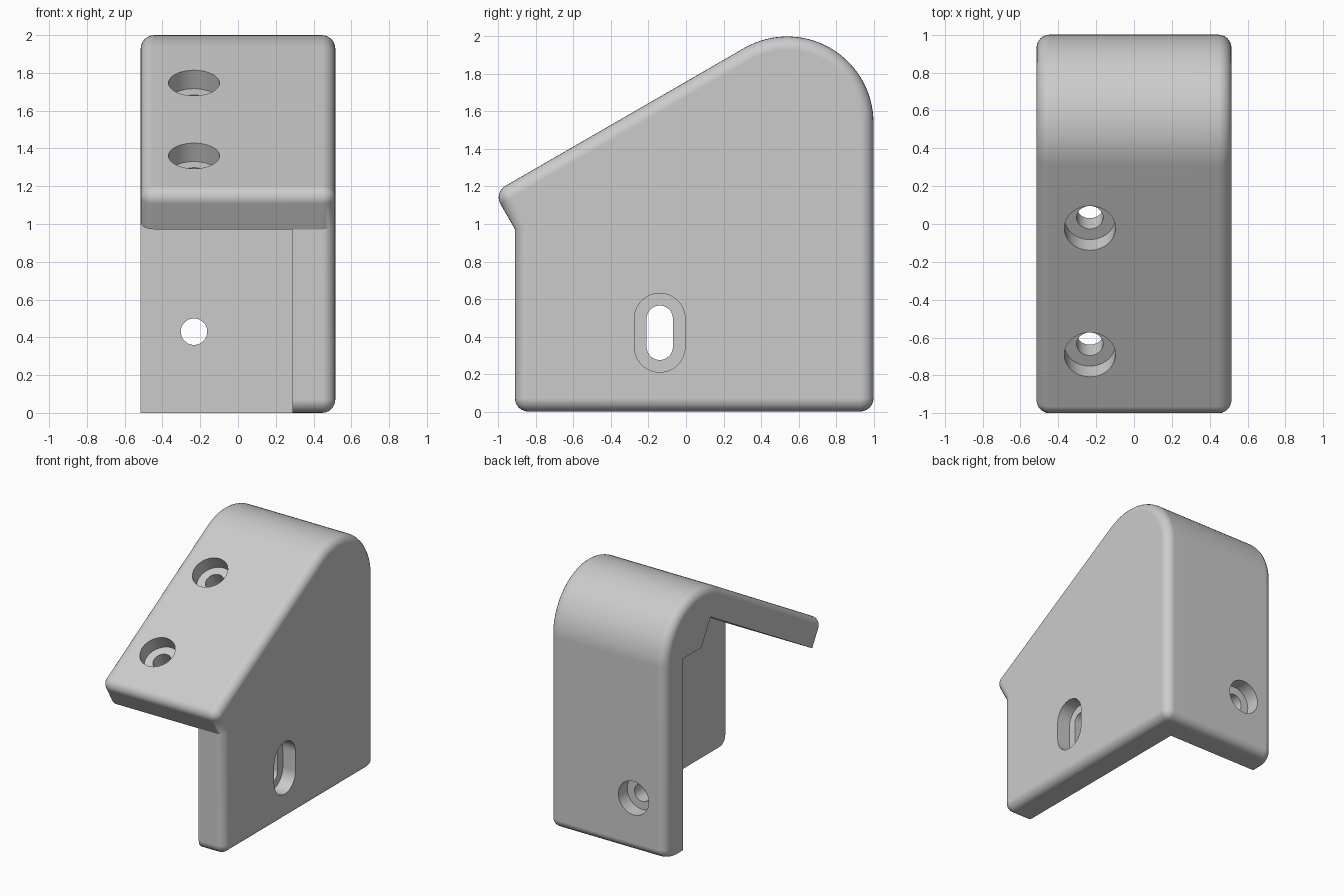
import bpy, bmesh
from math import sin, cos, pi, radians
from mathutils import Vector, Matrix

if "Cube" in bpy.data.objects:
    bpy.data.objects.remove(bpy.data.objects["Cube"])

HALF = 0.515            # half width in x
T = 0.226               # wall thickness
R = 0.46                # outer radius of the rounded ridge
F = 0.07                # edge rounding
CENTRE = Vector((0.54, 1.54))                       # ridge centre (y, z)
SLOPE = Vector((cos(radians(30)), sin(radians(30))))
NORMAL = Vector((-SLOPE.y, SLOPE.x))
RIDGE_START = CENTRE + NORMAL * R
TIP = RIDGE_START - SLOPE * ((RIDGE_START.x + 1.025) / SLOPE.x)
LIP = TIP - NORMAL * T                              # lower corner of the sloped top

grey = bpy.data.materials.new("light grey")
grey.use_nodes = True
colour = (0.6, 0.6, 0.6, 1)
grey.diffuse_color = colour
grey.node_tree.nodes["Principled BSDF"].inputs["Base Color"].default_value = colour


def arc(centre, r, start, end, n):
    angles = [radians(start + (end - start) * i / n) for i in range(n + 1)]
    return [Vector((centre[0] + r * cos(a), centre[1] + r * sin(a))) for a in angles]


def finish(bm, name):
    """Weld, point all faces outward and make the object."""
    bmesh.ops.remove_doubles(bm, verts=bm.verts, dist=1e-5)
    bm.normal_update()
    bmesh.ops.recalc_face_normals(bm, faces=bm.faces)
    if bm.calc_volume(signed=True) < 0:
        bmesh.ops.reverse_faces(bm, faces=bm.faces)
    mesh = bpy.data.meshes.new(name)
    bm.to_mesh(mesh)
    bm.free()
    mesh.materials.append(grey)
    obj = bpy.data.objects.new(name, mesh)
    bpy.context.collection.objects.link(obj)
    return obj


def top_arcs(d):
    """Ridge and front tip, inset by d."""
    return (arc(CENTRE, R - d, 0, 120, 30)
            + arc(TIP + (SLOPE - NORMAL) * F, F - d, 120, 210, 6))


def front_arc(d):
    return arc((LIP.x + F, F), F - d, 180, 270, 6)


def wall_outline(d):
    """Full side wall, rounded on every outer edge."""
    return (arc((1 - F, F), F - d, -90, 0, 6) + top_arcs(d)
            + [LIP + Vector((d, 0.268 * d))] + front_arc(d) + [Vector((1 - T, d))])


def inner_corners():
    """Underside of the slope, ridge block and inside of the back wall."""
    return [CENTRE + NORMAL * (R - T), CENTRE,
            Vector((1 - T, CENTRE.y)), Vector((1 - T, 0))]


def hook_outline(d):
    """Back wall and sloped top, rounded on the outside only."""
    return (arc((1 - d - F, F), F, -90, 0, 6) + top_arcs(d)
            + [LIP + SLOPE * d] + inner_corners())


def loft(bm, outline, side):
    """Sweep an outline from the inner wall plane to one rounded end."""
    steps = [(HALF - T, 0)]
    for i in range(7):
        a = pi / 2 * i / 6
        steps.append((side * (HALF - F + F * sin(a)), F * (1 - cos(a))))
    rings = [[bm.verts.new((x, p.x, p.y)) for p in outline(d)] for x, d in steps]
    n = len(rings[0])
    for a, b in zip(rings, rings[1:]):
        for i in range(n):
            j = (i + 1) % n
            bm.faces.new((a[i], a[j], b[j], b[i]))
    bm.faces.new(rings[-1])


# Bracket: side wall on the left, back wall and sloped top open to the right
bm = bmesh.new()
loft(bm, wall_outline, 1)
loft(bm, hook_outline, -1)
inside = [LIP] + inner_corners() + front_arc(0)[::-1]
bm.faces.new([bm.verts.new((HALF - T, p.x, p.y)) for p in inside])
body = finish(bm, "corner_bracket")

# Screw holes
cutters = []


def hole_cutter(name, r, half, depth, matrix):
    """Round cutter, stretched by half along local x, going depth below the surface."""
    points = arc((half, 0), r, -90, 90, 24) + arc((-half, 0), r, 90, 270, 24)
    if half == 0:
        points = arc((0, 0), r, 0, 352.5, 47)
    bm = bmesh.new()
    low = [bm.verts.new((p.x, p.y, -depth)) for p in points]
    high = [bm.verts.new((p.x, p.y, 0.2)) for p in points]
    bm.faces.new(low[::-1])
    bm.faces.new(high)
    for i in range(len(points)):
        j = (i + 1) % len(points)
        bm.faces.new((low[i], low[j], high[j], high[i]))
    bm.transform(matrix)
    cutter = finish(bm, name)
    cutter.hide_render = True
    cutters.append(cutter)


def screw_hole(name, origin, long_axis, out, half=0):
    """Through hole with a wider recess on the outer face."""
    x, z = Vector(long_axis), Vector(out)
    m = Matrix((x, z.cross(x), z)).transposed().to_4x4()
    m.translation = origin
    hole_cutter(name + "_recess_cutter", 0.135, half, T / 2, m)
    hole_cutter(name + "_through_cutter", 0.07, half, 0.4, m)


# Two holes in the sloped top
for y in (-0.022, -0.69):
    z = RIDGE_START.y + (y - RIDGE_START.x) * SLOPE.y / SLOPE.x
    screw_hole("top_hole", (-0.233, y, z), (1, 0, 0), (0, NORMAL.x, NORMAL.y))
# Hole in the back wall, slot in the side wall
screw_hole("back_hole", (-0.233, 1, 0.43), (1, 0, 0), (0, 1, 0))
screw_hole("side_slot", (HALF, -0.14, 0.42), (0, 0, 1), (1, 0, 0), 0.075)

for cutter in cutters:
    cut = body.modifiers.new(cutter.name, 'BOOLEAN')
    cut.operation = 'DIFFERENCE'
    cut.solver = 'EXACT'
    cut.object = cutter

# Apply the cuts and remove the helpers
deps = bpy.context.evaluated_depsgraph_get()
result = bpy.data.meshes.new_from_object(body.evaluated_get(deps))
body.modifiers.clear()
body.data = result
for cutter in cutters:
    bpy.data.objects.remove(cutter)
result.materials.clear()
result.materials.append(grey)
for poly in result.polygons:
    poly.material_index = 0

# Smooth shading with crisp cut edges
bpy.ops.object.select_all(action='DESELECT')
body.select_set(True)
bpy.context.view_layer.objects.active = body
bpy.ops.object.shade_smooth_by_angle(angle=radians(26))
weighted = body.modifiers.new("flat_panels", 'WEIGHTED_NORMAL')
weighted.keep_sharp = True
